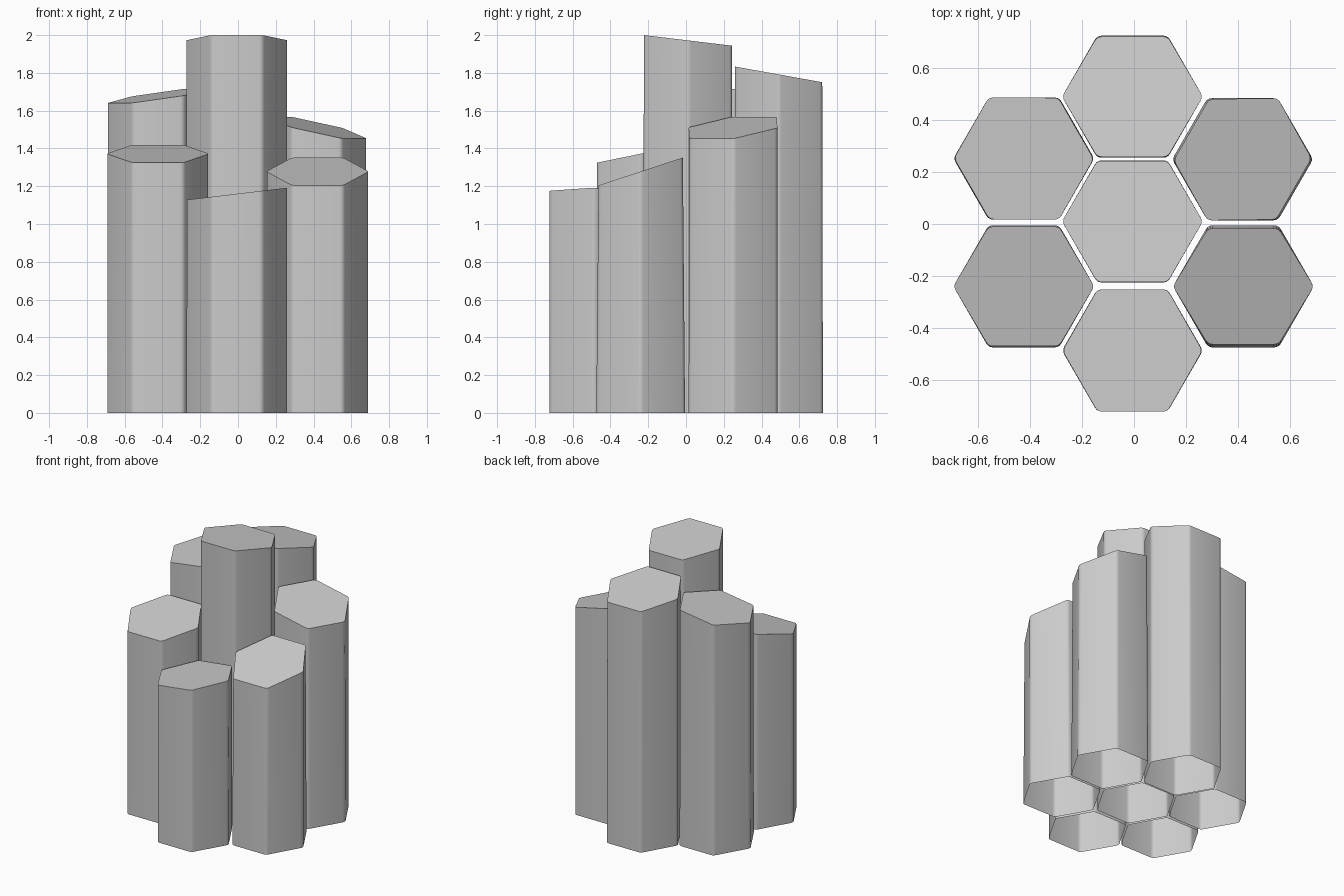
import bpy, bmesh
from math import cos, sin, radians, sqrt
from mathutils import Vector

if "Cube" in bpy.data.objects:
    bpy.data.objects.remove(bpy.data.objects["Cube"])

APOTHEM = 0.235
FILLET = 0.03      # radius of the rounded vertical corners
STEPS = 3          # segments per corner


def rounded_hexagon():
    # Outline with two flat sides facing front and back
    reach = (APOTHEM - FILLET) * 2 / sqrt(3)
    pts = []
    for k in range(6):
        a = k * 60
        centre = Vector((reach * cos(radians(a)), reach * sin(radians(a)), 0))
        for s in range(STEPS + 1):
            b = radians(a - 30 + 60 * s / STEPS)
            pts.append(centre + FILLET * Vector((cos(b), sin(b), 0)))
    return pts


def column(name, x, y, height, slope_x, slope_y):
    # Open-bottomed prism whose top cap is turned to the given slope
    tilt = Vector((0, 0, 1)).rotation_difference(Vector((-slope_x, -slope_y, 1)))
    outline = rounded_hexagon()
    bm = bmesh.new()
    low = [bm.verts.new(p) for p in outline]
    high = [bm.verts.new(tilt @ p + Vector((0, 0, height))) for p in outline]
    n = len(outline)
    for i in range(n):
        j = (i + 1) % n
        bm.faces.new((low[i], low[j], high[j], high[i]))
    bm.faces.new(high)
    mesh = bpy.data.meshes.new(name)
    bm.to_mesh(mesh)
    bm.free()
    ob = bpy.data.objects.new(name, mesh)
    ob.location = (x, y, 0)
    bpy.context.collection.objects.link(ob)
    bpy.ops.object.select_all(action='DESELECT')
    ob.select_set(True)
    bpy.context.view_layer.objects.active = ob
    bpy.ops.object.shade_smooth_by_angle(angle=radians(30))


# name, x, y, centre height, slope along x, slope along y
columns = [
    ("centre_column", -0.006, 0.010, 1.972, 0.0, -0.12),
    ("back_column", -0.006, 0.490, 1.792, 0.0, -0.18),
    ("front_column", -0.006, -0.487, 1.160, 0.12, 0.0),
    ("back_left_column", -0.424, 0.252, 1.678, 0.143, 0.075),
    ("front_left_column", -0.424, -0.240, 1.372, 0.0, 0.205),
    ("back_right_column", 0.418, 0.249, 1.510, -0.22, 0.12),
    ("front_right_column", 0.421, -0.240, 1.278, 0.0, 0.33),
]
for spec in columns:
    column(*spec)
